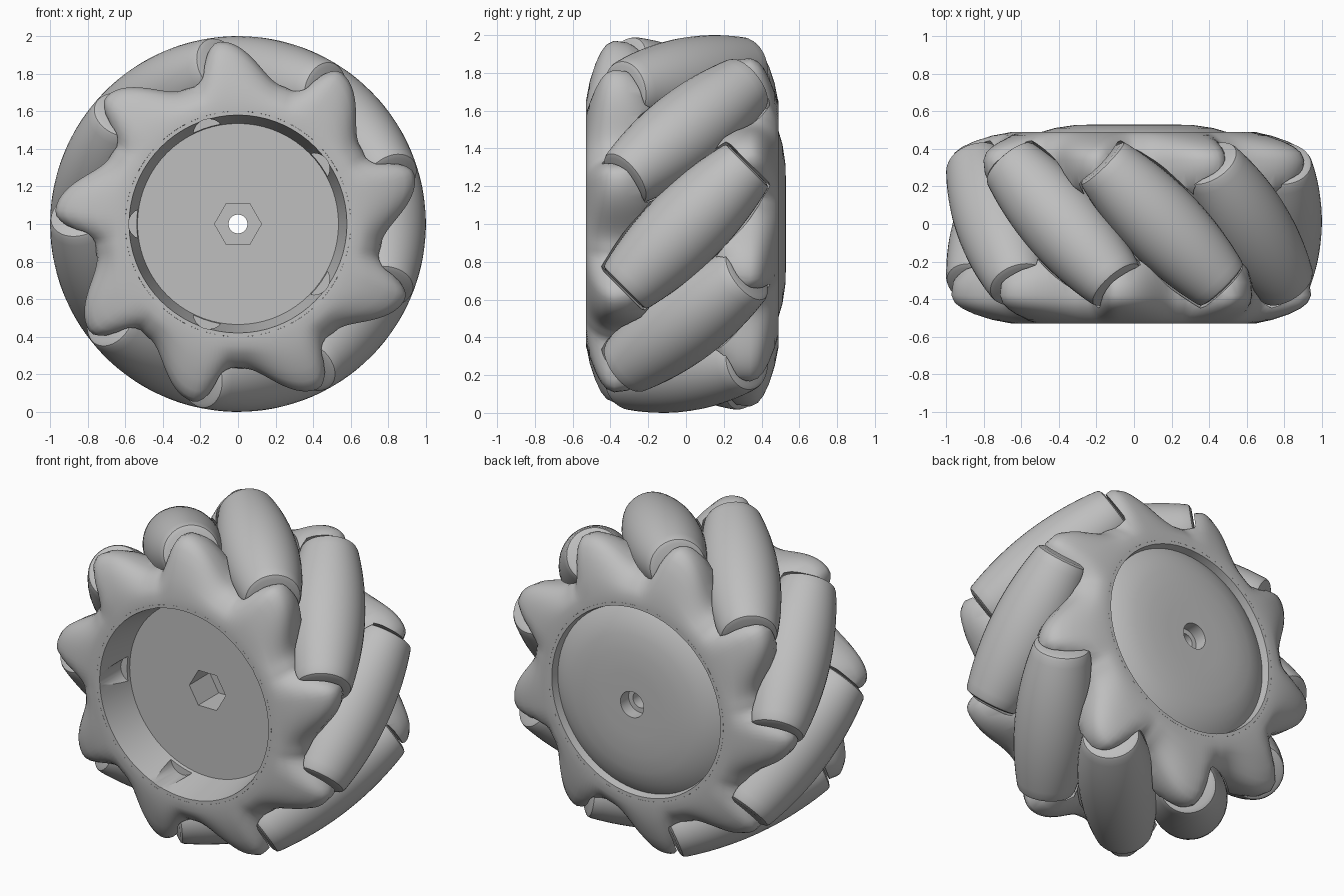
import bpy, bmesh
from math import sin, cos, pi, radians, sqrt
from mathutils import Vector

COUNT = 9                    # rollers around the wheel
PHASE = radians(-1)
AXIS_R = 0.78                # distance of roller axes from the wheel axis
UP = Vector((0, 0, 1))

if "Cube" in bpy.data.objects:
    bpy.data.objects.remove(bpy.data.objects["Cube"])

grey = bpy.data.materials.new("plain grey")
grey.use_nodes = True
grey.diffuse_color = (0.52, 0.52, 0.52, 1)
grey.node_tree.nodes["Principled BSDF"].inputs["Base Color"].default_value = grey.diffuse_color


def polar(r, y, a):
    return Vector((r * cos(a), y, r * sin(a)))


def add_rings(bm, rings, wrap):
    """Skin closed rings; wrap joins the last to the first, otherwise the ends are capped."""
    rows = [[bm.verts.new(p) for p in ring] for ring in rings]
    n = len(rows[0])
    for i in range(len(rows) if wrap else len(rows) - 1):
        a, b = rows[i], rows[(i + 1) % len(rows)]
        for j in range(n):
            k = (j + 1) % n
            bm.faces.new((a[j], a[k], b[k], b[j]))
    if not wrap:
        bm.faces.new(rows[0])
        bm.faces.new(rows[-1])


def make(name, bm):
    bmesh.ops.recalc_face_normals(bm, faces=bm.faces)
    mesh = bpy.data.meshes.new(name)
    bm.to_mesh(mesh)
    bm.free()
    mesh.materials.append(grey)
    ob = bpy.data.objects.new(name, mesh)
    ob.location = UP
    bpy.context.collection.objects.link(ob)
    return ob


def activate(ob):
    bpy.ops.object.select_all(action='DESELECT')
    ob.select_set(True)
    bpy.context.view_layer.objects.active = ob


def cut(ob, cutter):
    activate(ob)
    mod = ob.modifiers.new("cut", 'BOOLEAN')
    mod.operation, mod.solver, mod.object = 'DIFFERENCE', 'EXACT', cutter
    mod.use_self = True
    bpy.ops.object.modifier_apply(modifier=mod.name)


def smooth(ob, angle):
    activate(ob)
    bpy.ops.object.shade_smooth_by_angle(angle=radians(angle))


# Barrel rollers, shaped so that together they fill a cylinder of radius 1
def roller_profile(grow):
    pts = []
    for i in range(-10, 11):
        s = 0.04 * i
        t = s / sqrt(2)
        d = sqrt(AXIS_R ** 2 + t * t)
        lean = t / (d * sqrt(2))
        pts.append((s + (1 - d) * lean, (1 - d) * sqrt(1 - lean ** 2) + grow))
    end, r = pts[-1]
    lip = [(end + 0.015 + grow, r - 0.008), (end + 0.024 + grow, r - 0.03)]
    return [(-s, q) for s, q in reversed(lip)] + pts + lip


def add_roller(bm, angle, grow, sides=40):
    out, tangent = polar(1, 0, angle), polar(1, 0, angle + pi / 2)
    axis = (tangent + Vector((0, 1, 0))).normalized()
    side = axis.cross(out)
    rings = [[out * AXIS_R + axis * s + (out * cos(a) + side * sin(a)) * r
              for a in (2 * pi * j / sides for j in range(sides))]
             for s, r in roller_profile(grow)]
    add_rings(bm, rings, False)


spaces = bmesh.new()
for k in range(COUNT):
    angle = PHASE + 2 * pi * k / COUNT
    bm = bmesh.new()
    add_roller(bm, angle, 0)
    smooth(make(f"roller_{k + 1}", bm), 35)
    add_roller(spaces, angle, 0.01)
roller_space = make("roller_space_cutter", spaces)
roller_space.hide_render = True


# Side plates with a rounded, leaning arm at each roller end
def arm_radius(phi):
    u = (-22 - phi + 12) % 40 - 12
    width = 24 if u > 1 else 12
    x = min(1, abs(u - 1) / width)
    return 0.77 + 0.205 * (0.5 + 0.5 * cos(pi * x))


def side_plate(name, sign, face):
    n = COUNT * 24
    levels = [(0, 0), (0.02, 0.33), (0.05, 0.62), (0.08, 0.82), (0.11, 0.94), (0.15, 1),
              (0.22, 0.97), (0.29, 0.85), (0.36, 0.55), (0.42, 0.2)]

    def ring(depth, radius):
        return [polar(radius(360 * j / n), sign * (depth - face),
                      PHASE + sign * 2 * pi * j / n) for j in range(n)]
    rings = [ring(0, lambda p: 0.6)]
    for depth, k in levels:
        rings.append(ring(depth, lambda p: 0.65 + k * (arm_radius(p) - 0.65)))
    rings.append(ring(0.44, lambda p: 0.6))
    bm = bmesh.new()
    add_rings(bm, rings, True)
    ob = make(name, bm)
    cut(ob, roller_space)
    smooth(ob, 35)


side_plate("front_side_plate", 1, 0.53)
side_plate("back_side_plate", -1, 0.49)

# Hub drum: front recess, domed back disc and centre bore
profile = [(0.05, -0.3), (0.535, -0.3), (0.58, -0.53), (0.6, -0.53), (0.6, 0.49), (0.58, 0.49),
           (0.57, 0.445), (0.555, 0.455), (0.5, 0.488), (0.42, 0.511), (0.32, 0.526),
           (0.2, 0.53), (0.08, 0.53), (0.08, 0.45), (0.05, 0.45)]
bm = bmesh.new()
add_rings(bm, [[polar(r, y, 2 * pi * j / 72) for j in range(72)] for r, y in profile], True)
hub = make("hub_drum", bm)
cut(hub, roller_space)


# Hexagonal shaft socket and five round pockets cut into the recess
def add_prism(bm, centre, r, y0, y1, sides):
    add_rings(bm, [[centre + polar(r, y, 2 * pi * j / sides) for j in range(sides)]
                   for y in (y0, y1)], False)


bm = bmesh.new()
add_prism(bm, Vector(), 0.125, -0.4, -0.1, 6)
for k in range(5):
    add_prism(bm, polar(0.5, 0, pi + 2 * pi * k / 5), 0.083, -0.6, -0.32, 32)
pockets = make("pocket_cutter", bm)
pockets.hide_render = True
cut(hub, pockets)
smooth(hub, 25)

for helper in (roller_space, pockets):
    bpy.data.objects.remove(helper)
